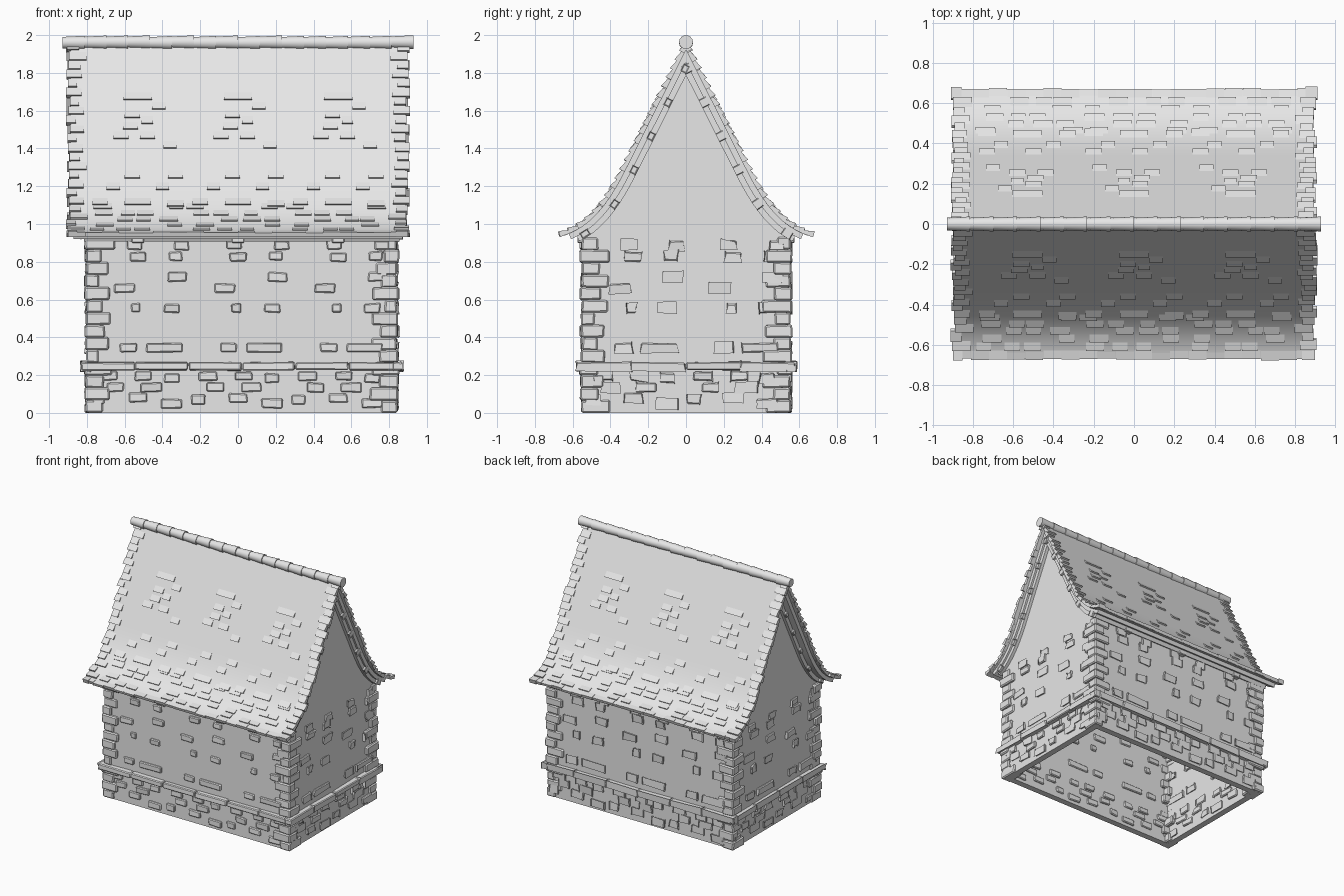
import bpy, bmesh, math, random
from mathutils import Matrix, Vector
from mathutils.geometry import interpolate_bezier

random.seed(4)
cube = bpy.data.objects.get("Cube")
if cube:
    bpy.data.objects.remove(cube, do_unlink=True)

stone = bpy.data.materials.new("plain grey stone")
stone.use_nodes = True
stone.diffuse_color = (0.8, 0.8, 0.8, 1)
stone.node_tree.nodes["Principled BSDF"].inputs["Base Color"].default_value = (0.8, 0.8, 0.8, 1)

CX, HX, HY, EAVE, THICK = 0.02, 0.81, 0.54, 0.95, 0.05
PERIOD = 0.53


def jitter(amount):
    return random.uniform(-amount, amount)


def finish(name, bm, smooth=False):
    bmesh.ops.recalc_face_normals(bm, faces=bm.faces[:])
    mesh = bpy.data.meshes.new(name)
    bm.to_mesh(mesh)
    bm.free()
    mesh.materials.append(stone)
    if smooth:
        mesh.shade_smooth()
        mesh.set_sharp_from_angle(angle=math.radians(35))
    obj = bpy.data.objects.new(name, mesh)
    bpy.context.collection.objects.link(obj)
    return obj


def block(bm, shape, bevel=0.0):
    """Cube whose corner signs are mapped to positions by shape()."""
    verts = bmesh.ops.create_cube(bm, size=2)["verts"]
    for v in verts:
        v.co = shape(*v.co)
    if bevel:
        edges = list({e for v in verts for e in v.link_edges})
        bmesh.ops.bevel(bm, geom=edges, offset=bevel, segments=1, affect='EDGES')


def box(bm, lo, hi, matrix=Matrix(), bevel=0.0, rough=0.0):
    lo, hi = Vector(lo), Vector(hi)

    def shape(*signs):
        p = [(hi[i] if s > 0 else lo[i]) + jitter(rough) for i, s in enumerate(signs)]
        p[2] = max(p[2], 0)
        return matrix @ Vector(p)
    block(bm, shape, bevel)


def prism(bm, outline, x0, x1):
    """Fill a (y, z) outline and extrude it along x."""
    face = bm.faces.new([bm.verts.new((x0, y, z)) for y, z in outline])
    new = bmesh.ops.extrude_face_region(bm, geom=[face])["geom"]
    moved = [g for g in new if isinstance(g, bmesh.types.BMVert)]
    bmesh.ops.translate(bm, vec=(x1 - x0, 0, 0), verts=moved)


# Roof slope: straight from the ridge, then flaring out to the eave
flare = interpolate_bezier((0.34, 1.29), (0.45, 1.07), (0.55, 0.985), (0.675, 0.95), 14)
path = [Vector((0, 1.965))] + [Vector(p[:2]) for p in flare]
arc = [0.0]
for a, b in zip(path, path[1:]):
    arc.append(arc[-1] + (b - a).length)
LENGTH = arc[-1]
normals = []
for i in range(len(path)):
    t = path[min(i + 1, len(path) - 1)] - path[max(i - 1, 0)]
    normals.append(Vector((-t.y, t.x)).normalized())


def slope(s, depth=0.0):
    """Point (y, z) at arc length s, sunk below the roof surface by depth."""
    i = max(k for k in range(len(arc) - 1) if arc[k] <= max(s, 0))
    f = (s - arc[i]) / (arc[i + 1] - arc[i])
    p = path[i].lerp(path[i + 1], f)
    if s == 0:
        return Vector((0, p.y - depth / normals[0].y))
    return p - normals[i].lerp(normals[i + 1], f) * depth


def slope_at_height(z):
    return min((k * LENGTH / 400 for k in range(400)), key=lambda s: abs(slope(s).y - z))


def half_profile(depth, end):
    return [slope(s, depth) for s in arc if s < end] + [slope(end, depth)]


# Roof layers: deck, board under it and trim against the walls
for name, d0, d1, inset, x0, x1 in (
        ("roof_deck", 0, 0.02, 0.008, -0.885, 0.885),
        ("roof_underboard", 0.02, 0.05, 0.05, -0.87, 0.87),
        ("rake_trim", 0.05, 0.08, 0.08, CX - HX - 0.025, CX + HX + 0.025)):
    outer, inner = (half_profile(d, LENGTH - inset) for d in (d0, d1))
    ring = [(-y, z) for y, z in reversed(outer)] + [tuple(p) for p in outer[1:]]
    ring += [tuple(p) for p in reversed(inner)] + [(-y, z) for y, z in inner[1:]]
    bm = bmesh.new()
    prism(bm, ring, x0, x1)
    finish(name, bm, True)


def tile(bm, side, x0, x1, s0, s1, lift=0.011, under=0.012):
    """Wedge tile flush at its top edge and raised at its lower edge."""
    def shape(u, v, w):
        s = s1 if v > 0 else max(s0, 0.001)
        depth = under if w < 0 else (-lift if v > 0 else 0.002)
        y, z = slope(s, depth)
        x = x1 if u > 0 else x0
        return Vector((x * -side, y * side, z))
    block(bm, shape)


# Raised tiles in one bay: x offset, height of lower edge, width
ROOF_TILES = [(0, 1.655, .15), (.11, 1.605, .07), (-.03, 1.56, .08), (.05, 1.53, .06),
              (-.04, 1.5, .08), (-.09, 1.45, .08), (.05, 1.45, .08), (.17, 1.4, .07),
              (-.03, 1.24, .08), (.2, 1.24, .08), (.13, 1.18, .07), (-.13, 1.18, .07),
              (-.2, 1.1, .08), (0, 1.1, .14), (.2, 1.09, .09)]
for label, side in (("front", -1), ("back", 1)):
    bm = bmesh.new()
    for bay in (-PERIOD, 0, PERIOD):
        for x, z, w in ROOF_TILES:
            s = slope_at_height(z)
            tile(bm, side, bay + x - w / 2, bay + x + w / 2, s - 0.055, s)
        for row in range(5):
            s = LENGTH - 0.05 - row * 0.048
            for x in (-.2, -.07, .05, .18):
                if (row + round(x * 100)) % 3:
                    c, w = bay + x + jitter(.03), random.uniform(.035, .05)
                    tile(bm, side, c - w, c + w, s - 0.05, s, 0.008)
    finish(label + "_roof_tiles", bm)

    # Verge tiles up both ends of the slope
    bm = bmesh.new()
    rows = 23
    step = LENGTH / rows
    for end in (-1, 1):
        for k in range(rows):
            reach = 0.9 + jitter(0.011)
            width = 0.085 if k % 2 else 0.055
            tile(bm, side, end * reach, end * (reach - width - jitter(0.01)),
                 k * step, (k + 1) * step + jitter(0.004), 0.013, 0.02)
    finish(label + "_verge_tiles", bm)

    # Ragged tiles along the eave
    bm = bmesh.new()
    count = 20
    for k in range(count):
        x = -0.9 + 1.8 * k / count
        tile(bm, side, x, x + 1.8 / count - 0.001, LENGTH - 0.06,
             LENGTH - 0.004 + jitter(0.005), 0.004 + jitter(0.003), 0.018)
    finish(label + "_eave_tiles", bm)

# Ridge capping of overlapping tapered barrels
bm = bmesh.new()
caps = 16
pitch = 1.86 / caps
for k in range(caps):
    place = Matrix.Translation((-0.93 + pitch * (k + 0.5), 0, 1.961 + jitter(0.002)))
    bmesh.ops.create_cone(bm, cap_ends=True, segments=14, radius1=0.031, radius2=0.037,
                          depth=pitch, matrix=place @ Matrix.Rotation(math.pi / 2, 4, 'Y'))
finish("ridge_caps", bm, True)

# Walls: two long sides and two gables, open underneath
for label, side in (("front", -1), ("back", 1)):
    bm = bmesh.new()
    ys = sorted((side * HY, side * (HY - THICK)))
    box(bm, (CX - HX, ys[0], 0), (CX + HX, ys[1], EAVE + 0.01))
    finish(label + "_wall", bm)
rake = [p for p in half_profile(0.05, LENGTH - 0.1) if p.x < HY - 0.01]
gable = [(-HY, 0), (HY, 0), (HY, EAVE)] + [tuple(p) for p in reversed(rake)]
gable += [(-y, z) for y, z in rake[1:]] + [(-HY, EAVE)]
for label, side in (("right", -1), ("left", 1)):
    bm = bmesh.new()
    prism(bm, gable, CX + side * HX, CX + side * (HX - THICK))
    finish(label + "_gable_wall", bm)

    # Purlin ends under the gable overhang
    bm = bmesh.new()
    for k in range(6):
        s = 0.13 + k * 0.2
        for flip in (-1, 1):
            def shape(u, v, w):
                y, z = slope(s + v * 0.02, 0.06 + w * 0.016)
                return Vector((CX + side * (HX + 0.012 + u * 0.028), y * flip, z))
            block(bm, shape, 0.004)
    finish(label + "_purlin_ends", bm)

# Bricks in one bay: distance along wall, height, width
WALL_BRICKS = [(.19, .66, .11), (.47, .72, .1), (.25, .555, .05), (.44, .555, .085),
               (.21, .345, .09), (.4, .345, .19), (.24, .89, .08), (.26, .825, .09),
               (.49, .885, .08), (.46, .83, .07), (.1, .195, .1), (.29, .195, .09),
               (.44, .185, .08), (.14, .135, .09), (.33, .135, .11), (.05, .07, .07),
               (.26, .08, .1), (.44, .05, .11)]
for k, label in enumerate(("front", "left", "back", "right")):
    half, dist = (HX, HY) if k % 2 == 0 else (HY, HX)
    bays = 3 if k % 2 == 0 else 2
    turn = Matrix.Translation((CX, 0, 0)) @ Matrix.Rotation(k * math.pi / 2, 4, 'Z')
    bm = bmesh.new()
    for bay in range(bays):
        for a, z, w in WALL_BRICKS:
            x = -half + bay * PERIOD + a
            box(bm, (x - w / 2, -dist - 0.014, z - 0.024),
                (x + w / 2, -dist + THICK + 0.012, z + 0.024), turn, 0.006, 0.004)
    finish(label + "_wall_bricks", bm)

    # Projecting belt course
    bm = bmesh.new()
    pieces = bays * 2
    size = 2 * (half + 0.04) / pieces
    for n in range(pieces):
        x = -half - 0.04 + n * size
        box(bm, (x + 0.002, -dist - 0.04, 0.225), (x + size - 0.002, -dist + 0.01, 0.268),
            turn, 0.006, 0.004)
    finish(label + "_belt_course", bm)

# Corner stones, alternating long and short
bm = bmesh.new()
rows = 14
height = 0.93 / rows
for sx in (-1, 1):
    for sy in (-1, 1):
        for k in range(rows):
            lx, ly = (0.12, 0.07) if k % 2 else (0.07, 0.12)
            lx, ly = lx + jitter(0.02), ly + jitter(0.02)
            out = 0.017 + jitter(0.008)
            xs = sorted((CX + sx * (HX + out), CX + sx * (HX - lx)))
            ys = sorted((sy * (HY + out), sy * (HY - ly)))
            box(bm, (xs[0], ys[0], k * height), (xs[1], ys[1], (k + 1) * height),
                bevel=0.008, rough=0.003)
finish("corner_stones", bm)

# Blocks under the eaves
bm = bmesh.new()
for bay in (-PERIOD, 0, PERIOD):
    for side in (-1, 1):
        ys = sorted((side * (HY - 0.02), side * (HY + 0.035)))
        box(bm, (bay - 0.033, ys[0], 0.9), (bay + 0.033, ys[1], 0.945), bevel=0.005)
finish("eave_blocks", bm)
